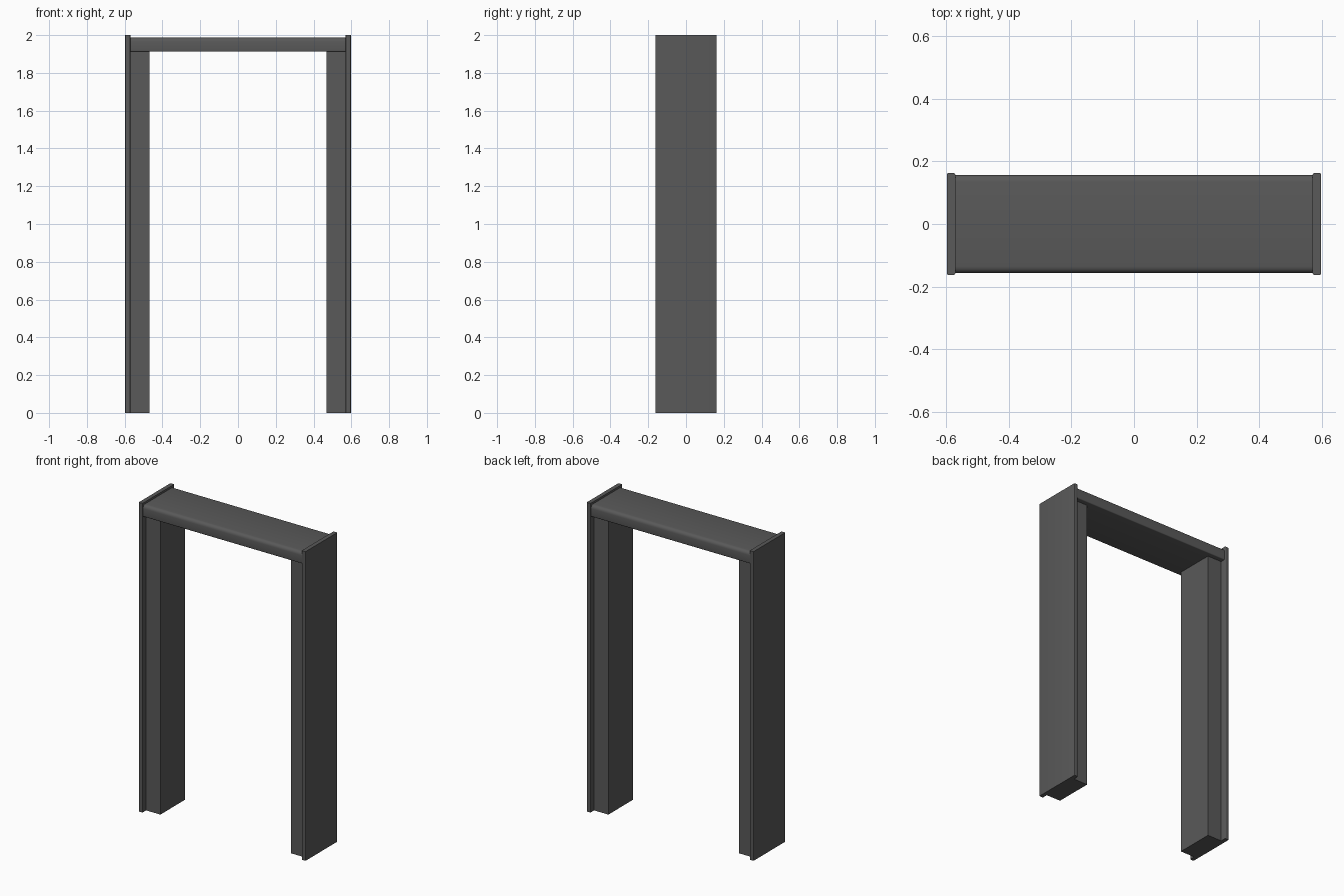
import bpy
import bmesh
from mathutils import Vector

if "Cube" in bpy.data.objects:
    bpy.data.objects.remove(bpy.data.objects["Cube"])

HALF_W, INNER, LEG_IN = 0.597, 0.57, 0.468
UNDERSIDE = 1.912

metal = bpy.data.materials.new("dark grey")
metal.diffuse_color = (0.1, 0.1, 0.1, 1.0)
metal.use_nodes = True
metal.node_tree.nodes["Principled BSDF"].inputs["Base Color"].default_value = metal.diffuse_color


def box(name, lo, hi, axis=2, rounds=()):
    """Box between two corners; rounds = (radius, edge test) for edges along axis."""
    lo, hi = Vector(lo), Vector(hi)
    mid, size = (lo + hi) / 2, hi - lo
    bm = bmesh.new()
    bmesh.ops.create_cube(bm, size=1)
    for v in bm.verts:
        v.co = mid + v.co * size
    for radius, test in rounds:
        edges = []
        for e in bm.edges:
            a, b = e.verts[0].co, e.verts[1].co
            if abs((b - a).normalized()[axis]) > 0.99 and test((a + b) / 2):
                edges.append(e)
        bmesh.ops.bevel(bm, geom=edges, offset=radius, segments=4,
                        profile=0.5, affect='EDGES')
    bmesh.ops.recalc_face_normals(bm, faces=bm.faces)
    mesh = bpy.data.meshes.new(name)
    bm.to_mesh(mesh)
    bm.free()
    mesh.materials.append(metal)
    obj = bpy.data.objects.new(name, mesh)
    bpy.context.collection.objects.link(obj)
    bpy.ops.object.select_all(action='DESELECT')
    obj.select_set(True)
    bpy.context.view_layer.objects.active = obj
    bpy.ops.object.shade_smooth_by_angle(angle=0.55)
    return obj


for side, s in (("left", -1), ("right", 1)):
    # Full-height outer panel with softened upright edges
    x0, x1 = sorted((s * INNER, s * HALF_W))
    box(side + "_outer_panel", (x0, -0.162, 0), (x1, 0.162, 2),
        2, [(0.005, lambda p: True)])
    # Inset post on the inner side of the panel
    x0, x1 = sorted((s * LEG_IN, s * INNER))
    box(side + "_inner_post", (x0, -0.125, 0), (x1, 0.125, UNDERSIDE))

# Header across the top, rounded along its upper edges
box("header", (-INNER, -0.157, UNDERSIDE), (INNER, 0.157, 1.987), 0,
    [(0.022, lambda p: p.z > 1.98), (0.006, lambda p: p.z < UNDERSIDE + 0.001)])
